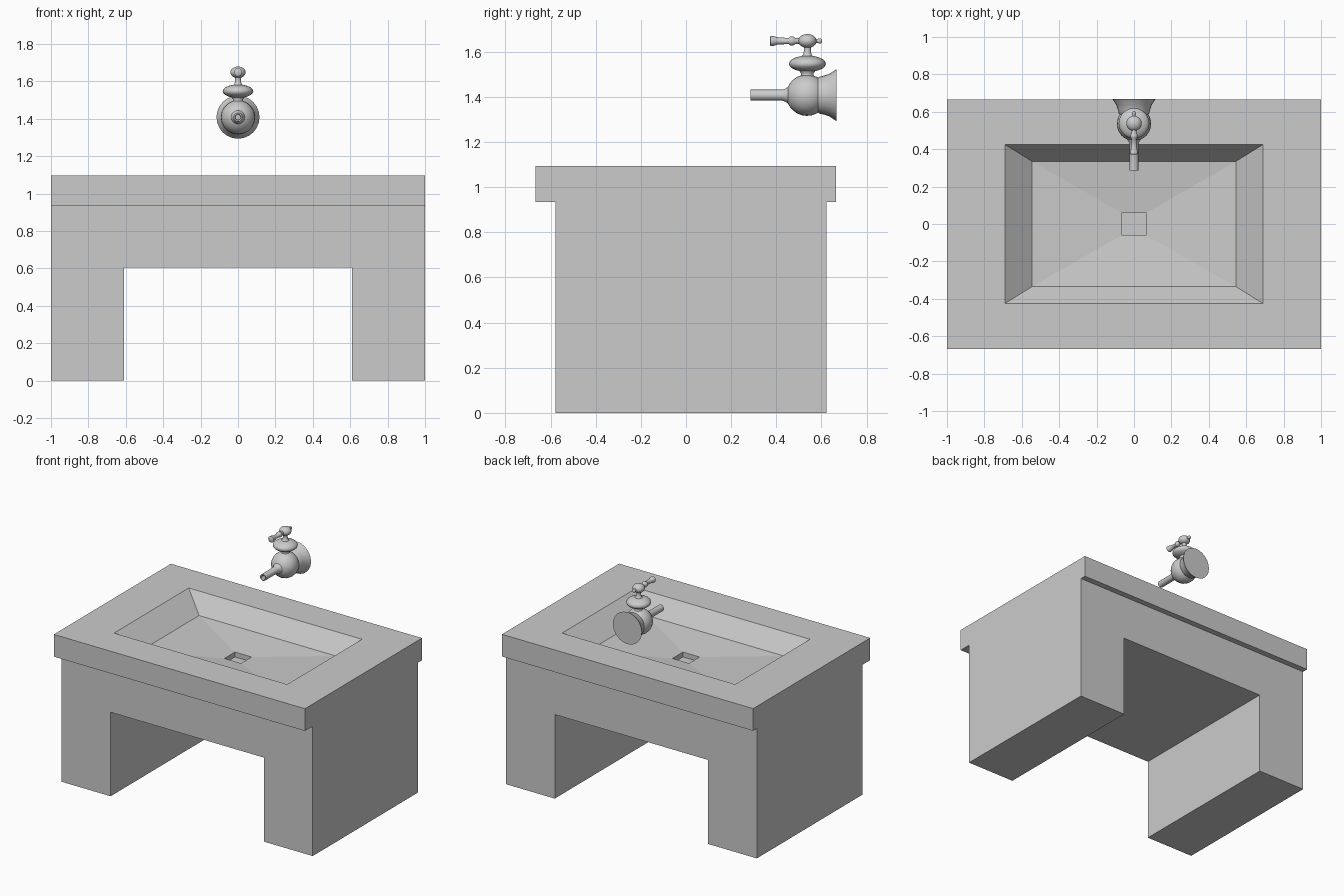
import bpy, bmesh, math
from mathutils import Matrix, Vector

if "Cube" in bpy.data.objects:
    bpy.data.objects.remove(bpy.data.objects["Cube"])


def make(name, bm):
    bmesh.ops.recalc_face_normals(bm, faces=bm.faces)
    me = bpy.data.meshes.new(name)
    bm.to_mesh(me)
    bm.free()
    ob = bpy.data.objects.new(name, me)
    bpy.context.collection.objects.link(ob)
    return ob


def loft(name, rings):
    """Skin closed rings of equal point count and cap both ends."""
    bm = bmesh.new()
    vs = [[bm.verts.new(p) for p in ring] for ring in rings]
    n = len(vs[0])
    for a, b in zip(vs, vs[1:]):
        for i in range(n):
            j = (i + 1) % n
            bm.faces.new((a[i], a[j], b[j], b[i]))
    bm.faces.new(vs[0])
    bm.faces.new(vs[-1])
    return make(name, bm)


def rect(hx, hy, z):
    return [(-hx, -hy, z), (hx, -hy, z), (hx, hy, z), (-hx, hy, z)]


def lathe(name, profile, centre, along_y=False, sides=20):
    """Spin (radius, position) pairs about the z axis, or the y axis."""
    rings = []
    for r, t in profile:
        ring = []
        for i in range(sides):
            a = math.tau * i / sides
            u, v = r * math.cos(a), r * math.sin(a)
            p = Vector((u, t, v)) if along_y else Vector((u, v, t))
            ring.append(p + Vector(centre))
        rings.append(ring)
    ob = loft(name, rings)
    bpy.ops.object.select_all(action='DESELECT')
    bpy.context.view_layer.objects.active = ob
    ob.select_set(True)
    bpy.ops.object.shade_smooth_by_angle(angle=math.radians(50))
    return ob


def arc(r, h, steps=10, start=0.08):
    """Half-ellipse profile of radius r and half height h."""
    a = [start + (math.pi - 2 * start) * i / steps for i in range(steps + 1)]
    return [(r * math.sin(t), -h * math.cos(t)) for t in a]


# Vanity: counter and cabinet share one T-shaped side profile
side = [(-0.578, 0), (0.622, 0), (0.622, 0.935), (0.665, 0.935),
        (0.665, 1.095), (-0.667, 1.095), (-0.667, 0.935), (-0.578, 0.935)]
vanity = loft("vanity", [[(x, y, z) for y, z in side] for x in (-1, 1)])

# Knee opening, and basin with sloping floor and square drain
opening = loft("opening_cutter", [rect(0.61, 1, -0.2), rect(0.61, 1, 0.605)])
basin = loft("basin_cutter", [
    rect(0.69, 0.425, 1.2), rect(0.69, 0.425, 1.095), rect(0.545, 0.335, 0.97),
    rect(0.066, 0.06, 0.94), rect(0.066, 0.06, 0.905)])
for cutter in (opening, basin):
    cutter.hide_render = True
    mod = vanity.modifiers.new(cutter.name, 'BOOLEAN')
    mod.operation = 'DIFFERENCE'
    mod.solver = 'EXACT'
    mod.object = cutter
    bpy.context.view_layer.objects.active = vanity
    bpy.ops.object.modifier_apply(modifier=mod.name)
    bpy.data.objects.remove(cutter)

# Tap body: round bulb
lathe("tap_body", arc(0.092, 0.092, 12), (0, 0.536, 1.408), True)
# Flared wall mount
lathe("tap_wall_flange", [(0.07, 0.575), (0.082, 0.592), (0.086, 0.61),
      (0.094, 0.635), (0.115, 0.667)], (0, 0, 1.408), True, 24)
# Spout with a hollow mouth and a flared root
lathe("tap_spout", [(0.014, 0.32), (0.016, 0.286), (0.024, 0.285), (0.024, 0.425),
      (0.029, 0.44), (0.045, 0.465)], (0, 0, 1.408), True)
# Neck, bonnet disc and stem
lathe("tap_neck", [(0.04, 1.485), (0.028, 1.495), (0.028, 1.505), (0.034, 1.512),
      (0.034, 1.525)], (0, 0.538, 0))
lathe("tap_bonnet", arc(0.082, 0.036), (0, 0.538, 1.547))
lathe("tap_stem", [(0.03, 1.575), (0.018, 1.588), (0.015, 1.61), (0.018, 1.635)],
      (0, 0.538, 0))
# Handle: hub, lever and small rear finial
lathe("handle_hub", arc(0.041, 0.031), (0, 0.538, 1.648))
lathe("handle_lever", [(0.018, 0.372), (0.022, 0.375), (0.021, 0.392), (0.017, 0.4),
      (0.013, 0.455), (0.02, 0.462), (0.02, 0.476), (0.013, 0.484), (0.013, 0.515)],
      (0, 0, 1.648), True, 16)
lathe("handle_finial", [(0.009, 0.56), (0.008, 0.582), (0.012, 0.59), (0.012, 0.597),
      (0.006, 0.603)], (0, 0, 1.648), True, 12)
